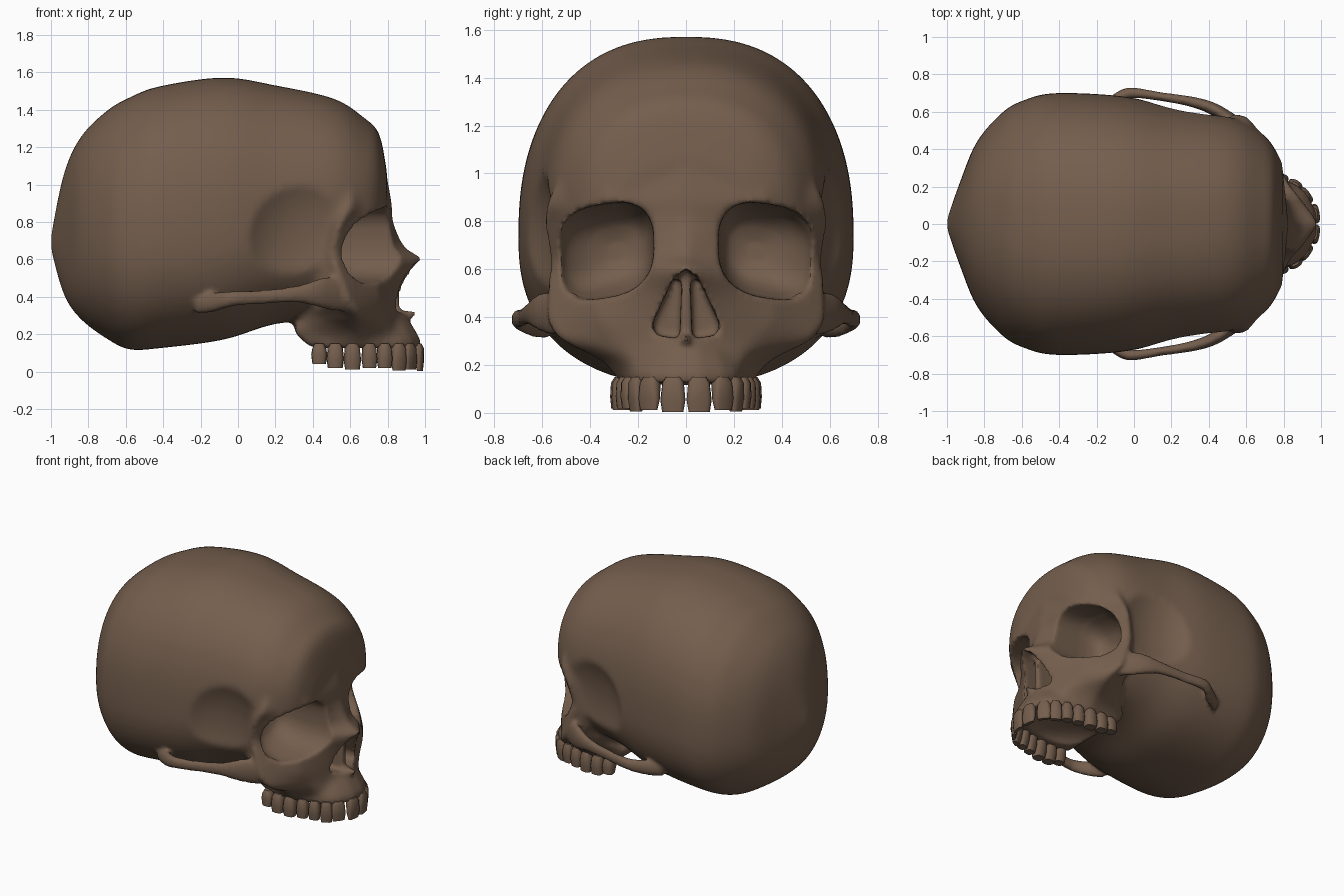
import bpy, bmesh, math
from mathutils import Vector

if "Cube" in bpy.data.objects:
    bpy.data.objects.remove(bpy.data.objects["Cube"])

bone = bpy.data.materials.new("brown_bone")
bone.diffuse_color = (0.175, 0.112, 0.074, 1)
bone.use_nodes = True
bone.node_tree.nodes["Principled BSDF"].inputs["Base Color"].default_value = bone.diffuse_color


def finish(name, bm):
    bmesh.ops.recalc_face_normals(bm, faces=bm.faces[:])
    me = bpy.data.meshes.new(name)
    bm.to_mesh(me)
    bm.free()
    me.materials.append(bone)
    ob = bpy.data.objects.new(name, me)
    bpy.context.collection.objects.link(ob)
    return ob


def loft(name, rings, steps=1):
    """Closed skin over rings, with spline interpolation between them."""
    fine = []
    n = len(rings)
    for i in range(n - 1):
        a, b, c, d = (rings[max(0, min(n - 1, i + k))] for k in (-1, 0, 1, 2))
        for s in range(steps):
            t = s / steps
            fine.append([0.5 * (2 * q + (r - p) * t + (2 * p - 5 * q + 4 * r - u) * t * t
                         + (3 * q - p - 3 * r + u) * t ** 3) for p, q, r, u in zip(a, b, c, d)])
    fine.append(rings[-1])
    bm = bmesh.new()
    vs = [[bm.verts.new(p) for p in ring] for ring in fine]
    m = len(vs[0])
    for r0, r1 in zip(vs, vs[1:]):
        for k in range(m):
            bm.faces.new((r0[k], r0[(k + 1) % m], r1[(k + 1) % m], r1[k]))
    bm.faces.new(vs[0])
    bm.faces.new(vs[-1])
    return finish(name, bm)


def oval(w, up, down, p=2.0, n=16):
    """Superellipse outline with different upper and lower heights."""
    out = []
    for k in range(n):
        c, s = math.cos(2 * math.pi * k / n), math.sin(2 * math.pi * k / n)
        y = w * math.copysign(abs(c) ** (2 / p), c)
        z = (up if s > 0 else down) * math.copysign(abs(s) ** (2 / p), s)
        out.append((y, z))
    return out


def ellipsoid(name, centre, radii):
    bm = bmesh.new()
    bmesh.ops.create_uvsphere(bm, u_segments=40, v_segments=24, radius=1)
    for v in bm.verts:
        v.co = Vector(c + r * q for c, r, q in zip(centre, radii, v.co))
    return finish(name, bm)


def apply(ob, kind, **props):
    mod = ob.modifiers.new("m", kind)
    for k, v in props.items():
        setattr(mod, k, v)
    bpy.context.view_layer.objects.active = ob
    bpy.ops.object.modifier_apply(modifier=mod.name)


def cut(ob, cutter):
    apply(ob, 'BOOLEAN', operation='DIFFERENCE', solver='EXACT', object=cutter)
    bpy.data.objects.remove(cutter)


def join(obs):
    bpy.ops.object.select_all(action='DESELECT')
    for o in obs:
        o.select_set(True)
    bpy.context.view_layer.objects.active = obs[0]
    bpy.ops.object.join()


# Braincase: x, top, bottom, half width, height of widest point, squareness
case = [(-1, .73, .65, .025, .69, 2.2), (-.93, 1.06, .41, .225, .70, 2.2), (-.84, 1.255, .28, .44, .71, 2.25),
        (-.70, 1.395, .175, .60, .72, 2.3), (-.58, 1.465, .118, .665, .72, 2.35), (-.42, 1.525, .125, .70, .73, 2.4),
        (-.08, 1.572, .17, .685, .75, 2.4), (.20, 1.53, .255, .63, .79, 2.35), (.51, 1.46, .29, .575, .86, 2.25),
        (.67, 1.36, .42, .495, .89, 2.2), (.755, 1.27, .52, .40, .91, 2.2), (.797, 1.06, .65, .27, .90, 2.2)]
skull = loft("skull", [[Vector((x, y, m + z)) for y, z in oval(w, t - m, m - b, p, 72)]
                       for x, t, b, w, m, p in case], 5)

# Temple hollows
for s in (1, -1):
    cut(skull, ellipsoid("temple_cutter", (.40, s * .80, .68), (.40, .27, .50)))

# Tooth row: x, y, width, depth at root, depth at tip, tip height
teeth = [(.957, .053, .106, .06, .03, .003), (.91, .146, .10, .06, .03, .012),
         (.853, .195, .086, .075, .04, .005), (.78, .22, .082, .09, .07, .018),
         (.70, .24, .084, .09, .075, .018), (.61, .254, .094, .095, .085, .012),
         (.52, .26, .094, .095, .085, .018), (.435, .255, .086, .09, .08, .04)]

# Face: z, centre x, then mid, side and back points (x, y)
levels = [(1.10, .785, .70, .33, .55, .49, .35, .44), (1.00, .805, .76, .34, .60, .525, .38, .46),
          (.88, .825, .795, .335, .60, .585, .42, .50), (.80, .83, .775, .33, .55, .60, .44, .50),
          (.66, .90, .72, .33, .51, .58, .41, .48), (.60, 1.0, .72, .34, .515, .58, .40, .48),
          (.50, .945, .74, .36, .55, .585, .40, .49), (.38, .91, .76, .36, .59, .59, .46, .48),
          (.30, .91, .79, .28, .64, .53, .37, .30), (.22, .925, .82, .23, .63, .36, .30, .26),
          (.13, .955, .84, .20, .62, .28, .39, .26)]
rings = []
for z, xf, xm, ym, xl, yl, xb, yb in levels:
    half = [(xm, ym), (xl, yl), (xb, yb)]
    pts = [(xf, 0)] + half + [(x, -y) for x, y in reversed(half)]
    rings.append([Vector((x, y, z)) for x, y in pts])
face = loft("face", rings, 3)

# Gum ridge following the tooth row
row = [(t[0], t[1]) for t in teeth]
row += [(x, -y) for x, y in reversed(row)]
gum = loft("gum", [[Vector((x + dx, y * k, z)) for x, y in row]
                   for z, dx, k in ((.125, .022, 1.08), (.17, .018, 1.08), (.22, -.01, 1.0), (.30, -.06, .85))])
join([skull, face, gum])
apply(skull, 'REMESH', mode='VOXEL', voxel_size=.018)
apply(skull, 'SMOOTH', factor=.5, iterations=7)

# Eye sockets: x, centre y, half width, half height
for s in (1, -1):
    sock = [(1.05, .35, .22, .20), (.66, .345, .208, .195), (.58, .335, .195, .18), (.51, .325, .175, .155),
            (.45, .30, .12, .11), (.42, .29, .04, .04)]
    cut(skull, loft("socket_cutter", [[Vector((x, s * (c + y), .675 + z - .15 * y))
                                       for y, z in oval(w, h, h, 2.7, 32)] for x, c, w, h in sock], 2))

# Nose opening and palate
half = [(.05, .565), (.09, .48), (.14, .37), (.125, .325), (.04, .312)]
drop = [(0, .60)] + half + [(-y, z) for y, z in reversed(half)]
cut(skull, loft("nose_cutter", [[Vector((x, y, z)) for y, z in drop] for x in (.70, 1.1)]))
cut(skull, ellipsoid("palate_cutter", (.60, 0, .10), (.29, .20, .10)))

# Cheek arches: x, y, z, half thickness, half height
arch = [(-.23, .58, .36, .03, .05), (-.13, .64, .37, .04, .052), (-.03, .70, .39, .03, .042),
        (.15, .68, .40, .024, .038), (.33, .648, .415, .03, .048), (.46, .595, .42, .04, .085),
        (.62, .48, .41, .05, .10)]
extras = []
for s in (1, -1):
    extras.append(loft("cheek_arch", [[Vector((x, s * (y + a), z + b)) for a, b in oval(t, h, h)]
                                      for x, y, z, t, h in arch], 3))
# Nasal septum and spine
extras.append(loft("septum", [[Vector((x, y, z)) for y, z in
                               ((-.028, .29), (.028, .29), (.016, .61), (-.016, .61))] for x in (.66, .86)]))
extras.append(loft("nasal_spine", [[Vector((x, y, z + b)) for y, b in oval(r, r, r, 2, 8)]
                                   for x, z, r in ((.84, .29, .04), (.90, .298, .03), (.955, .31, .01))]))
join([skull] + extras)
apply(skull, 'REMESH', mode='VOXEL', voxel_size=.0145)
apply(skull, 'SMOOTH', factor=.5, iterations=3)

# Teeth
made = [skull]
for s, side in ((1, "left"), (-1, "right")):
    for i, (x, y, w, d0, d1, tip) in enumerate(teeth):
        nx, ny = teeth[min(i + 1, 7)][:2]
        px, py = teeth[i - 1][:2] if i else (x, -y)
        along = Vector((nx - px, ny - py)).normalized()
        if i == 0:
            along = Vector((-.15, 1)).normalized()
        out = Vector((along.y, -along.x))
        rings = []
        for z, kw, d, lean in ((.15, .6, d0 * .8, 0), (.125, .86, d0, .006),
                               (tip + .05, 1.0, (d0 + d1) / 2, .012), (tip, .84, d1 * .85, .016)):
            ring = []
            for a, b in oval(w * kw / 2, d / 2, d / 2, 3, 12):
                p = Vector((x, y)) + along * a + out * (b + lean)
                ring.append(Vector((p.x, s * p.y, z)))
            rings.append(ring)
        made.append(loft(f"tooth_{i + 1}_{side}", rings))

# Smooth shading with crisp edges kept
bpy.ops.object.select_all(action='DESELECT')
for o in made:
    o.select_set(True)
bpy.context.view_layer.objects.active = skull
bpy.ops.object.shade_smooth_by_angle(angle=math.radians(50))
